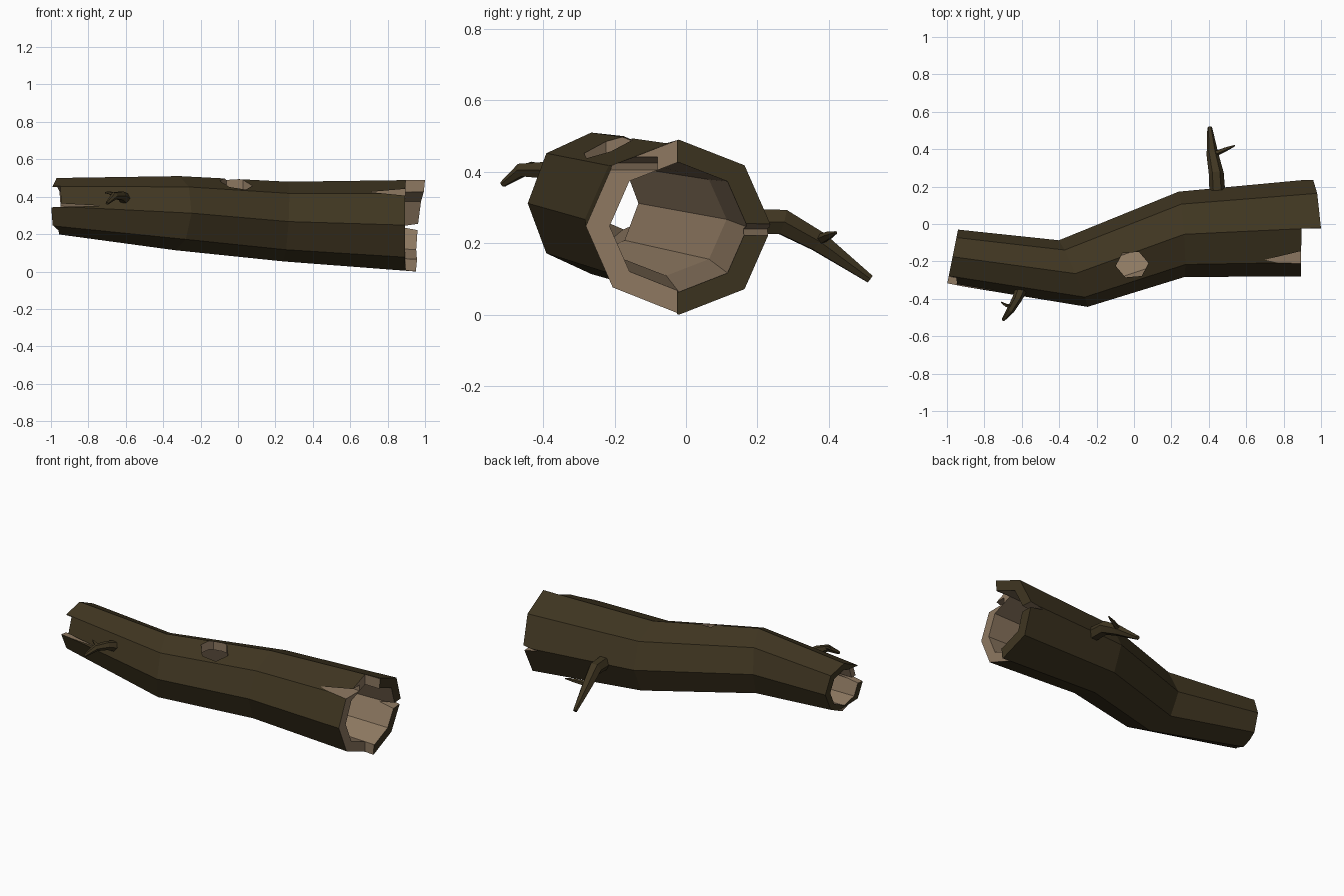
import bpy, bmesh
from math import cos, sin, pi
from mathutils import Vector

if "Cube" in bpy.data.objects:
    bpy.data.objects.remove(bpy.data.objects["Cube"])


def material(name, rgb):
    m = bpy.data.materials.new(name)
    m.diffuse_color = (*rgb, 1)
    m.use_nodes = True
    m.node_tree.nodes["Principled BSDF"].inputs["Base Color"].default_value = m.diffuse_color
    return m


MATS = [material("bark", (0.05, 0.036, 0.015)), material("wood", (0.27, 0.19, 0.12))]


def loft(name, rings, mat=0):
    """Closed solid through a list of equally sized point rings."""
    bm = bmesh.new()
    loops = [[bm.verts.new(p) for p in r] for r in rings]
    n = len(loops[0])
    for a, b in zip(loops, loops[1:]):
        for i in range(n):
            bm.faces.new((a[i], a[(i + 1) % n], b[(i + 1) % n], b[i]))
    bm.faces.new(loops[0])
    bm.faces.new(loops[-1])
    bmesh.ops.recalc_face_normals(bm, faces=bm.faces)
    for f in bm.faces:
        f.material_index = mat
    me = bpy.data.meshes.new(name)
    bm.to_mesh(me)
    bm.free()
    for m in MATS:
        me.materials.append(m)
    ob = bpy.data.objects.new(name, me)
    bpy.context.collection.objects.link(ob)
    return ob


# Trunk sections: centre x, y, z, radius y, radius z, lean by y, lean by z
SECTIONS = [
    (-0.97, -0.175, 0.35, 0.145, 0.15, 0.2, 0.0),
    (-0.325, -0.265, 0.312, 0.178, 0.198, -0.43, 0.06),
    (0.255, -0.055, 0.267, 0.228, 0.213, -0.07, 0.06),
    (0.975, -0.02, 0.245, 0.26, 0.245, -0.07, 0.1),
]


def section(s, scale=1.0, shift=0.0):
    x, y, z, ry, rz, ky, kz = s
    ring = []
    for i in range(8):
        a = pi / 2 + i * pi / 4
        dy, dz = ry * scale * cos(a), rz * scale * sin(a)
        ring.append((x + shift + ky * dy + kz * dz, y + dy, z + dz))
    return ring


def prism(axis, poly, lo, hi):
    """Wood-coloured cutter: polygon extruded along y or z."""
    def put(p, d):
        return (p[0], d, p[1]) if axis == "y" else (p[0], p[1], d)
    return loft("cutter", [[put(p, lo) for p in poly], [put(p, hi) for p in poly]], 1)


log = loft("hollow_log", [section(s) for s in SECTIONS])

# Bore through the trunk
bore = [section(s, 0.74) for s in SECTIONS]
cutters = [loft("cutter", [section(SECTIONS[0], 0.74, -0.2)] + bore
                + [section(SECTIONS[3], 0.74, 0.2)], 1)]

# Knot hole on the upper side
cutters.append(prism("z", [(-0.01 + 0.088 * cos(i * pi / 3 + 0.1), -0.217 + 0.075 * sin(i * pi / 3 + 0.1))
                           for i in range(6)], 0.33, 0.7))

# Broken right end: short front half, splits at front and back
cutters += [
    prism("z", [(0.89, -0.6), (0.895, -0.025), (1.2, -0.025), (1.2, -0.6)], -0.2, 0.8),
    prism("y", [(0.70, 0.425), (1.1, 0.385), (1.1, 0.46)], -0.5, -0.08),
    prism("y", [(0.86, 0.24), (1.1, 0.195), (1.1, 0.275)], 0.05, 0.5),
]

# Broken left end: stepped front and bottom, long split
cutters += [
    prism("y", [(-1.2, 0.35), (-0.945, 0.352), (-0.95, 0.452), (-1.2, 0.452)], -0.6, -0.17),
    prism("y", [(-1.2, 0.1), (-0.94, 0.1), (-0.96, 0.22), (-0.99, 0.247), (-1.2, 0.247)], -0.6, 0.2),
    prism("y", [(-0.73, 0.352), (-1.1, 0.34), (-1.1, 0.372)], -0.6, -0.2),
]

for c in cutters:
    c.hide_render = True
    mod = log.modifiers.new("cut", "BOOLEAN")
    mod.operation = "DIFFERENCE"
    mod.solver = "EXACT"
    mod.object = c
bpy.context.view_layer.update()
result = bpy.data.meshes.new_from_object(log.evaluated_get(bpy.context.evaluated_depsgraph_get()))
log.modifiers.clear()
log.data = result
for c in cutters:
    bpy.data.objects.remove(c)


def branch(name, path, radii, sides=6):
    """Tapered tube along a short path."""
    pts = [Vector(p) for p in path]
    rings = []
    for i, (p, r) in enumerate(zip(pts, radii)):
        d = (pts[min(i + 1, len(pts) - 1)] - pts[max(i - 1, 0)]).normalized()
        u = d.cross(Vector((0, 0, 1))).normalized()
        v = u.cross(d)
        rings.append([p + r * (cos(2 * pi * k / sides) * u + sin(2 * pi * k / sides) * v)
                      for k in range(sides)])
    return loft(name, rings)


# Side branches with their twigs
branch("back_branch", [(0.445, 0.18, 0.26), (0.44, 0.27, 0.26), (0.42, 0.37, 0.205), (0.405, 0.515, 0.10)],
       [0.042, 0.04, 0.032, 0.013])
branch("back_twig", [(0.43, 0.375, 0.21), (0.49, 0.40, 0.222), (0.54, 0.42, 0.23)], [0.016, 0.012, 0.004], 5)
branch("front_branch", [(-0.60, -0.34, 0.385), (-0.625, -0.40, 0.405), (-0.66, -0.46, 0.405), (-0.70, -0.513, 0.365)],
       [0.034, 0.026, 0.021, 0.009])
branch("front_twig", [(-0.65, -0.445, 0.405), (-0.685, -0.435, 0.42), (-0.71, -0.418, 0.422)],
       [0.012, 0.009, 0.004], 5)
